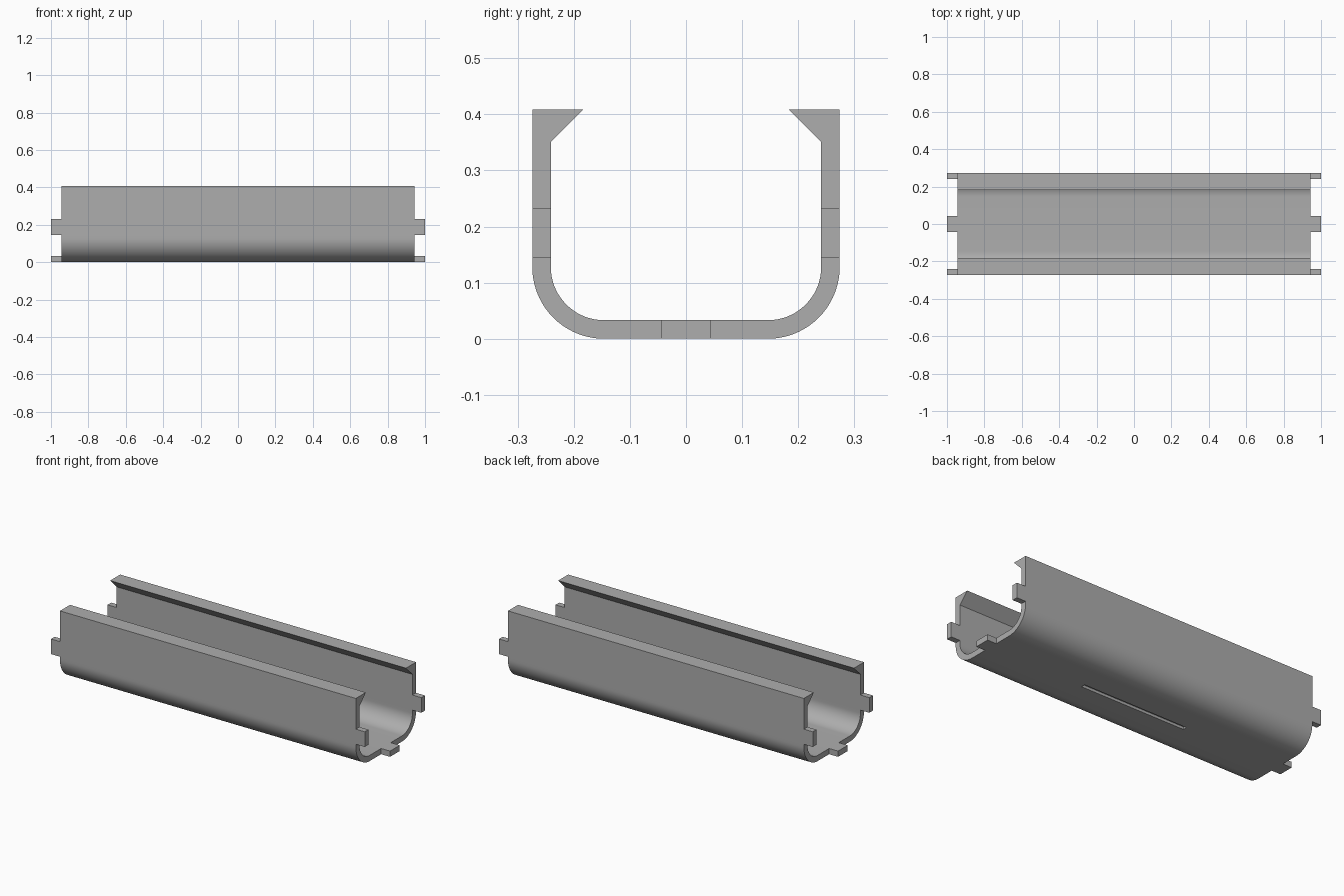
import bpy
import bmesh
from math import sin, cos, pi, radians

cube = bpy.data.objects.get("Cube")
if cube:
    bpy.data.objects.remove(cube)

BODY, TIP = 0.943, 1.0            # half lengths without and with tabs
HALF_W, WALL, TOP = 0.274, 0.033, 0.409
R_OUT = 0.128                     # outer radius of the lower corners
TAB_LOW, TAB_HIGH, TAB_HALF = 0.145, 0.232, 0.044
STEPS = 18

grey = bpy.data.materials.new("plain_grey")
grey.use_nodes = True
colour = (0.42, 0.42, 0.42, 1)
grey.diffuse_color = colour
grey.node_tree.nodes["Principled BSDF"].inputs["Base Color"].default_value = colour

# Half cross-section as (outer, inner) point pairs, from the floor up to the lip
inside = HALF_W - WALL
centre = HALF_W - R_OUT
half = [((TAB_HALF, 0), (TAB_HALF, WALL))]
for i in range(STEPS + 1):
    a = pi / 2 * i / STEPS
    s, c = sin(a), cos(a)
    r = R_OUT - WALL
    half.append(((centre + R_OUT * s, R_OUT - R_OUT * c),
                 (centre + r * s, R_OUT - r * c)))
half += [((HALF_W, z), (inside, z)) for z in (TAB_LOW, TAB_HIGH, 0.351)]
half.append(((HALF_W, TOP), (0.183, TOP)))
mirrored = [tuple((-y, z) for y, z in pair) for pair in reversed(half)]
pairs = mirrored + half

# Channel: strip of quads across the wall, extruded along x
bm = bmesh.new()
verts = [[bm.verts.new((-BODY, y, z)) for y, z in pair] for pair in pairs]
strip = [bm.faces.new((a[0], a[1], b[1], b[0])) for a, b in zip(verts, verts[1:])]
ext = bmesh.ops.extrude_face_region(bm, geom=strip, use_keep_orig=True)
moved = [v for v in ext["geom"] if isinstance(v, bmesh.types.BMVert)]
bmesh.ops.translate(bm, verts=moved, vec=(2 * BODY, 0, 0))
bmesh.ops.recalc_face_normals(bm, faces=bm.faces)

# End tabs: pull the floor and side wall quads outwards at both ends
bm.normal_update()
for side in (-1, 1):
    for f in [f for f in bm.faces if f.normal.x * side > 0.9]:
        mid = f.calc_center_median()
        if abs(mid.y) < 0.01 or TAB_LOW < mid.z < TAB_HIGH:
            new = bmesh.ops.extrude_discrete_faces(bm, faces=[f])["faces"][0]
            bmesh.ops.translate(bm, verts=new.verts, vec=(side * (TIP - BODY), 0, 0))
bmesh.ops.recalc_face_normals(bm, faces=bm.faces)
mesh = bpy.data.meshes.new("channel")
bm.to_mesh(mesh)
bm.free()
channel = bpy.data.objects.new("channel", mesh)
bpy.context.collection.objects.link(channel)
mesh.materials.append(grey)

# Shallow groove under the floor
bpy.ops.mesh.primitive_cube_add(size=1, location=(0, 0, 0))
cutter = bpy.context.object
cutter.name = "groove_cutter"
cutter.scale = (0.67, 0.024, 0.03)
cutter.data.materials.append(grey)
cutter.hide_render = True
cutter.hide_set(True)
groove = channel.modifiers.new("groove", "BOOLEAN")
groove.operation = "DIFFERENCE"
groove.solver = "EXACT"
groove.object = cutter

bpy.ops.object.select_all(action="DESELECT")
channel.select_set(True)
bpy.context.view_layer.objects.active = channel
bpy.ops.object.modifier_apply(modifier="groove")
bpy.data.objects.remove(cutter)
bpy.ops.object.shade_smooth_by_angle(angle=radians(30))
